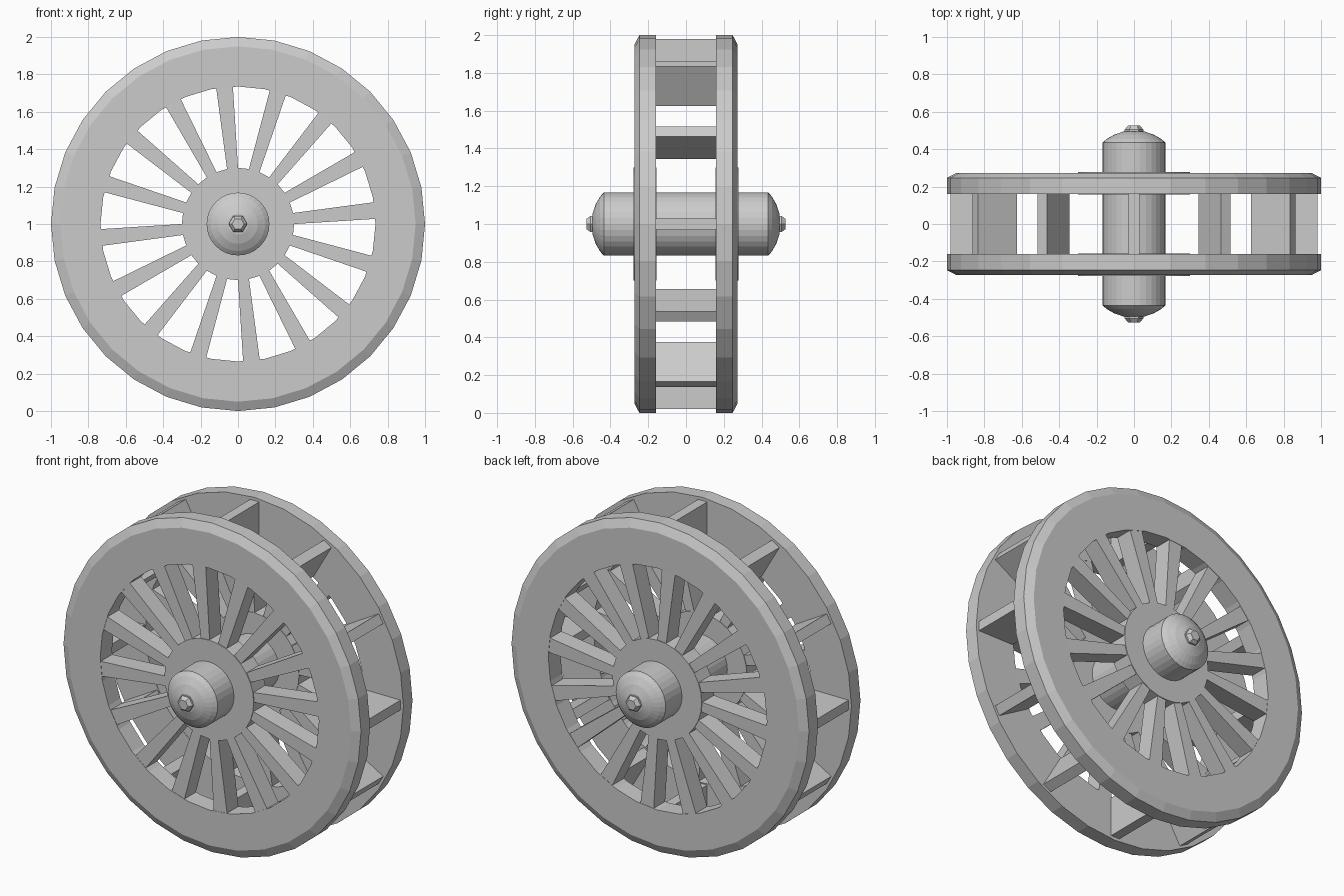
import bpy, bmesh
from math import sin, cos, radians, tau

if "Cube" in bpy.data.objects:
    bpy.data.objects.remove(bpy.data.objects["Cube"])

CZ = 1.0  # wheel centre height


def polar(r, a, y, t=0.0):
    """Point at radius r and angle a in the wheel plane, moved t sideways."""
    return (r * cos(a) - t * sin(a), y, CZ + r * sin(a) + t * cos(a))


def finish(name, bm):
    bmesh.ops.recalc_face_normals(bm, faces=bm.faces)
    me = bpy.data.meshes.new(name)
    bm.to_mesh(me)
    bm.free()
    ob = bpy.data.objects.new(name, me)
    bpy.context.collection.objects.link(ob)
    return ob


def lathe(name, profile, closed, sides=32):
    """Revolve (radius, y) points round the axle line."""
    bm = bmesh.new()
    rings = [[bm.verts.new(polar(r, tau * i / sides, y)) for i in range(sides)]
             for r, y in profile]
    n = len(rings)
    for k in range(n if closed else n - 1):
        a, b = rings[k], rings[(k + 1) % n]
        for i in range(sides):
            j = (i + 1) % sides
            bm.faces.new((a[i], a[j], b[j], b[i]))
    if not closed:
        bm.faces.new(rings[0])
        bm.faces.new(rings[-1])
    return finish(name, bm)


def radial_bars(name, count, start, inner, outer):
    """Tapered bars; inner and outer are (radius, half width, y0, y1)."""
    bm = bmesh.new()
    for k in range(count):
        a = start + tau * k / count
        ends = []
        for r, h, y0, y1 in (inner, outer):
            ends.append([bm.verts.new(polar(r, a, y, t))
                         for y, t in ((y0, -h), (y1, -h), (y1, h), (y0, h))])
        p, q = ends
        bm.faces.new(p)
        bm.faces.new(q)
        for i in range(4):
            j = (i + 1) % 4
            bm.faces.new((p[i], p[j], q[j], q[i]))
    return finish(name, bm)


for side, s in (("front", -1), ("back", 1)):
    # chamfered rim
    lathe(side + "_rim", [(0.735, s * 0.16), (1.0, s * 0.16), (1.0, s * 0.247),
                          (0.95, s * 0.273), (0.735, s * 0.273)], True)
    # hub disc that carries the spokes
    lathe(side + "_hub", [(0.30, s * 0.157), (0.30, s * 0.278)], False)
    # spokes widening towards the rim
    radial_bars(side + "_spokes", 16, radians(5.625),
                (0.285, 0.029, s * 0.16, s * 0.273),
                (0.74, 0.045, s * 0.162, s * 0.271))
    # small faceted knob on the axle end
    lathe(side + "_axle_knob", [(0.05, s * 0.485), (0.05, s * 0.505),
                                (0.032, s * 0.526)], False, 6)

# axle with domed ends
half = [(0.168, 0.435), (0.145, 0.455), (0.105, 0.478), (0.055, 0.495)]
lathe("axle", [(r, -y) for r, y in reversed(half)] + half, False)

# paddles bridging the two rims
radial_bars("paddles", 12, 0.0, (0.74, 0.03, -0.165, 0.165), (0.98, 0.03, -0.165, 0.165))
